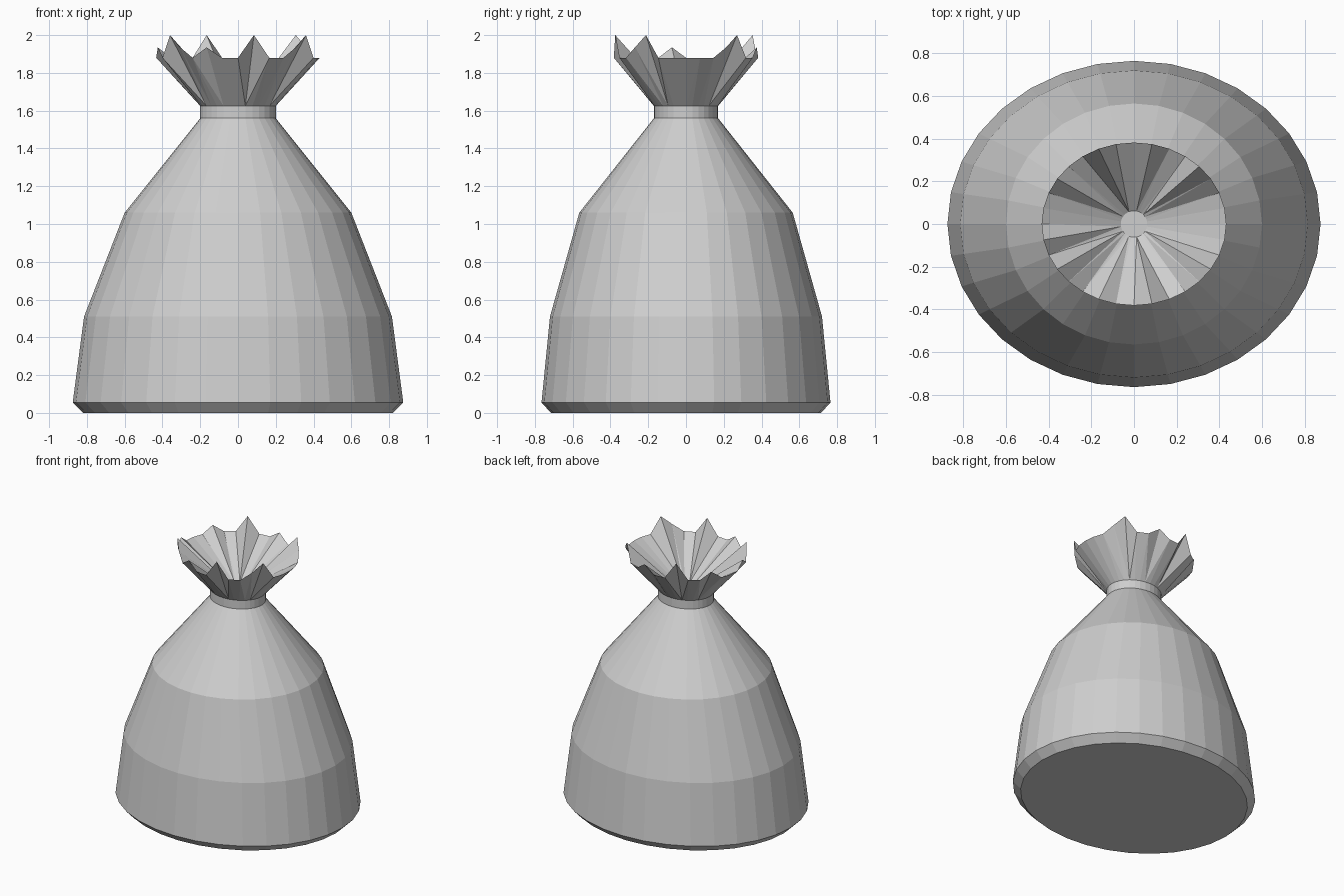
import bpy, bmesh, math

cube = bpy.data.objects.get("Cube")
if cube:
    bpy.data.objects.remove(cube, do_unlink=True)

SIDES = 32

# Single cloth colour
cloth = bpy.data.materials.new("light_grey_cloth")
cloth.use_nodes = True
GREY = (0.62, 0.62, 0.62, 1.0)
cloth.diffuse_color = GREY
bsdf = cloth.node_tree.nodes["Principled BSDF"]
bsdf.inputs["Base Color"].default_value = GREY
bsdf.inputs["Roughness"].default_value = 0.9


def ring(bm, rx, ry, height):
    """Elliptical ring starting at the front; height maps a side index to z."""
    verts = []
    for k in range(SIDES):
        a = math.tau * k / SIDES
        verts.append(bm.verts.new((rx * math.sin(a), -ry * math.cos(a), height(k))))
    return verts


def bridge(bm, low, high):
    faces = []
    for k in range(SIDES):
        n = (k + 1) % SIDES
        faces.append(bm.faces.new((low[k], low[n], high[n], high[k])))
    return faces


def finish(bm, name):
    bmesh.ops.recalc_face_normals(bm, faces=bm.faces[:])
    mesh = bpy.data.meshes.new(name)
    bm.to_mesh(mesh)
    bm.free()
    mesh.materials.append(cloth)
    obj = bpy.data.objects.new(name, mesh)
    bpy.context.collection.objects.link(obj)
    return obj


# Sack body: bottom, chamfer, belly, shoulders and tied neck (rx, ry, z)
PROFILE = [
    (0.82, 0.715, 0.0),
    (0.875, 0.765, 0.055),
    (0.815, 0.72, 0.51),
    (0.60, 0.565, 1.06),
    (0.20, 0.17, 1.56),
    (0.20, 0.17, 1.625),
]
bm = bmesh.new()
rings = [ring(bm, rx, ry, lambda k, z=z: z) for rx, ry, z in PROFILE]
for low, high in zip(rings, rings[1:]):
    bridge(bm, low, high)
bm.faces.new(rings[0])
finish(bm, "sack_body")

# Ruffled opening: rim height by side index, valleys elsewhere
VALLEY, FOLD, PEAK = 1.88, 1.935, 2.0
peaks = {1, 5, 12, 18, 27}
folds = {4, 11, 15, 21, 25, 28, 30}


def rim_height(k):
    return PEAK if k in peaks else FOLD if k in folds else VALLEY


bm = bmesh.new()
neck = ring(bm, 0.20, 0.17, lambda k: 1.625)
rim = ring(bm, 0.433, 0.382, rim_height)
pit = ring(bm, 0.062, 0.062, lambda k: 1.65)
pleats = bridge(bm, neck, rim) + bridge(bm, rim, pit)
bm.faces.new(pit)
bmesh.ops.triangulate(bm, faces=pleats)
finish(bm, "ruffled_opening")
